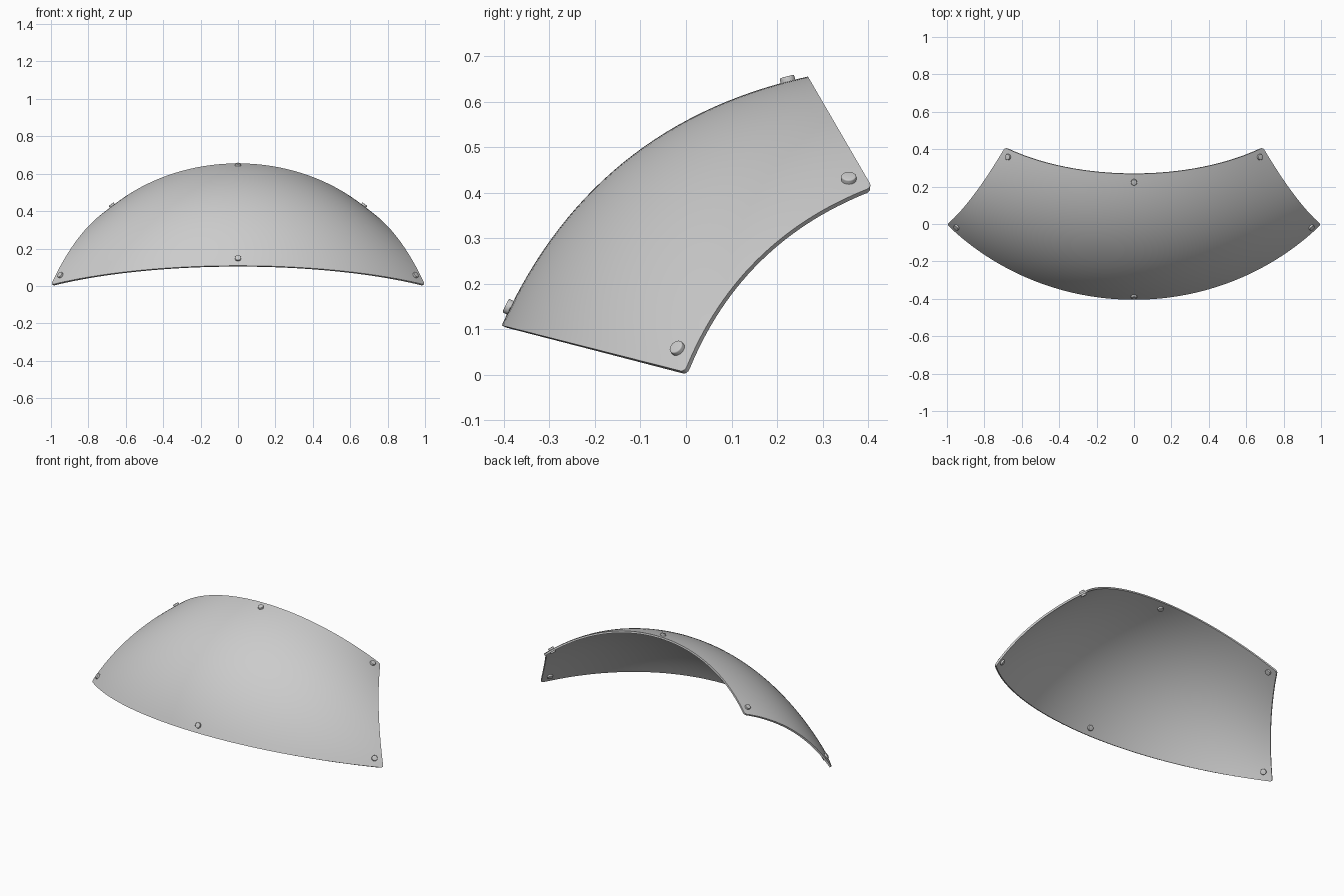
import bpy, bmesh, math
from mathutils import Vector

if "Cube" in bpy.data.objects:
    bpy.data.objects.remove(bpy.data.objects["Cube"])

THICK = 0.011
ARC = math.radians(45)
# Centre profile and right-hand edge: start, end, bulge at the middle
CENTRE = (Vector((0, -0.405, 0.108)), Vector((0, 0.268, 0.655)), Vector((0, -0.069, 0.085)))
SIDE = (Vector((1.0, -0.003, 0.006)), Vector((0.69, 0.409, 0.412)), Vector((0.01, -0.045, 0.045)))


def along(curve, v):
    start, end, bulge = curve
    return start.lerp(end, v) + bulge * 4 * v * (1 - v)


def surface(u, v):
    """Outer skin: u runs -1..1 left to right, v runs 0..1 front to back."""
    c, s = along(CENTRE, v), along(SIDE, v)
    f = (1 - math.cos(ARC * u)) / (1 - math.cos(ARC))
    p = c.lerp(s, f)
    p.x = s.x * math.sin(ARC * u) / math.sin(ARC)
    return p


def normal(u, v):
    e = 0.002
    du = surface(u + e, v) - surface(u - e, v)
    dv = surface(u, v + e) - surface(u, v - e)
    return du.cross(dv).normalized()


def finish(name, bm):
    mesh = bpy.data.meshes.new(name)
    bm.to_mesh(mesh)
    bm.free()
    obj = bpy.data.objects.new(name, mesh)
    bpy.context.collection.objects.link(obj)
    bpy.ops.object.select_all(action='DESELECT')
    obj.select_set(True)
    bpy.context.view_layer.objects.active = obj
    bpy.ops.object.shade_smooth_by_angle(angle=math.radians(35))
    return obj


# Curved shell with small rounded corners
NU, NV = 64, 30
bm = bmesh.new()
grid = [[bm.verts.new(surface(-1 + 2 * i / NU, j / NV)) for i in range(NU + 1)]
        for j in range(NV + 1)]
for j in range(NV):
    for i in range(NU):
        bm.faces.new((grid[j][i], grid[j][i + 1], grid[j + 1][i + 1], grid[j + 1][i]))
corners = [grid[j][i] for j in (0, NV) for i in (0, NU)]
bmesh.ops.bevel(bm, geom=corners, offset=0.014, segments=4, profile=0.5, affect='VERTICES')
bm.normal_update()
shell = finish("curved_shell", bm)
solid = shell.modifiers.new("thickness", 'SOLIDIFY')
solid.thickness = THICK
solid.offset = -1
solid.use_even_offset = True
# keep the edge shading after the shell has been thickened
bpy.ops.object.modifier_move_to_index(modifier="thickness", index=0)
bpy.ops.object.modifier_apply(modifier="thickness")
bpy.ops.object.shade_smooth_by_angle(angle=math.radians(35))


# Rivets passing through the shell
def rivet(name, u, v):
    n = normal(u, v)
    bm = bmesh.new()
    bmesh.ops.create_cone(bm, cap_ends=True, segments=24, radius1=0.0165, radius2=0.0165,
                          depth=THICK + 0.022)
    rims = [e for e in bm.edges if abs(e.verts[0].co.z - e.verts[1].co.z) < 1e-5]
    bmesh.ops.bevel(bm, geom=rims, offset=0.003, segments=3, profile=0.5, affect='EDGES')
    obj = finish(name, bm)
    obj.location = surface(u, v) - n * THICK / 2
    obj.rotation_mode = 'QUATERNION'
    obj.rotation_quaternion = n.to_track_quat('Z', 'Y')


rivet("front_centre_rivet", 0, 0.045)
rivet("back_centre_rivet", 0, 0.953)
for side, sign in (("left", -1), ("right", 1)):
    rivet(f"front_{side}_rivet", sign * 0.957, 0.07)
    rivet(f"back_{side}_rivet", sign * 0.935, 0.945)
